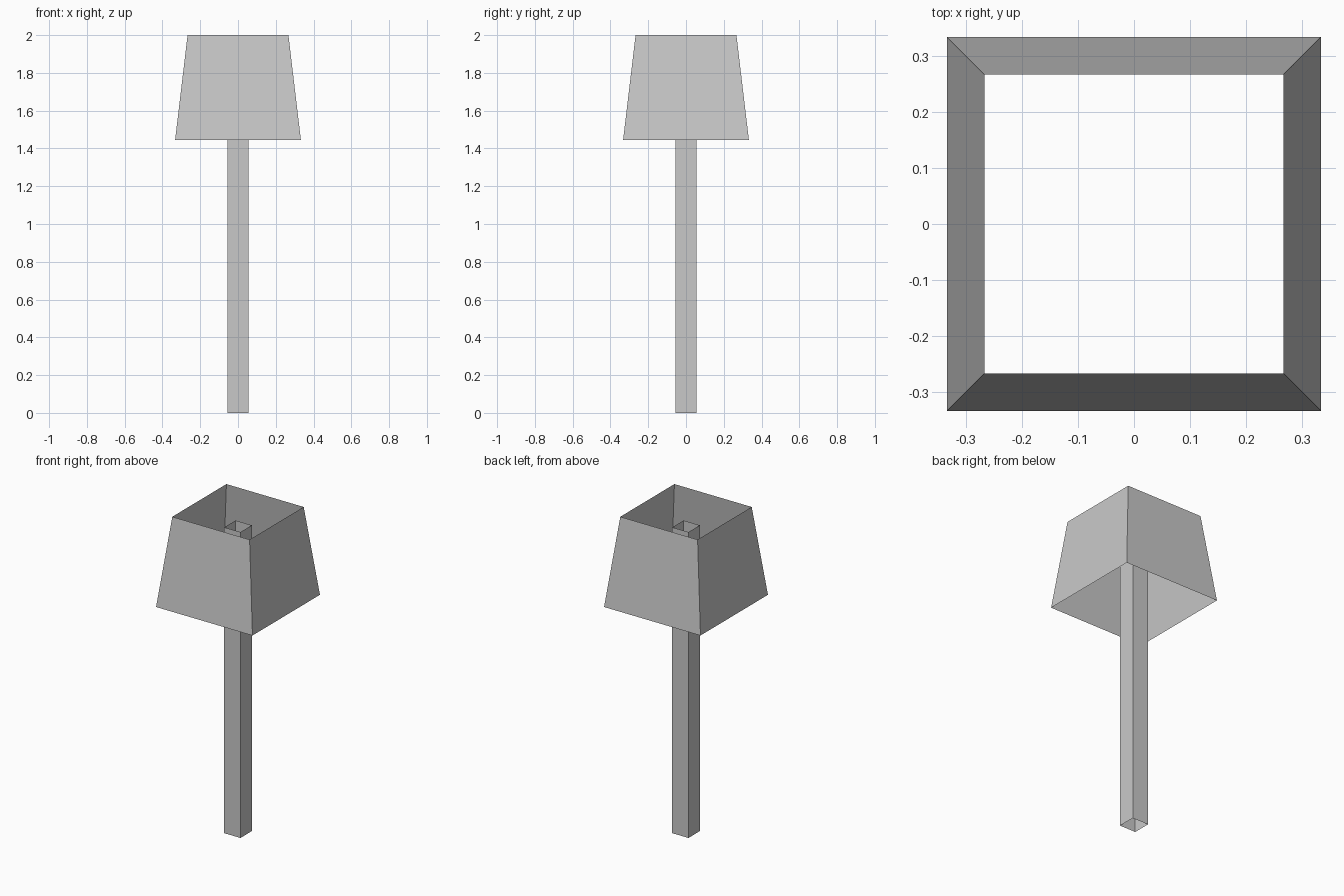
import bpy

cube = bpy.data.objects.get("Cube")
if cube:
    bpy.data.objects.remove(cube, do_unlink=True)

# Single pale grey finish
grey = bpy.data.materials.new("pale_grey")
grey.use_nodes = True
colour = (0.584, 0.584, 0.584, 1)
grey.diffuse_color = colour
grey.node_tree.nodes["Principled BSDF"].inputs["Base Color"].default_value = colour


def square_tube(name, z_low, half_low, z_high, half_high):
    """Thin four-sided sleeve, open at both ends."""
    corners = [(-1, -1), (1, -1), (1, 1), (-1, 1)]
    verts = [(x * half, y * half, z)
             for z, half in ((z_low, half_low), (z_high, half_high))
             for x, y in corners]
    faces = [(i, (i + 1) % 4, (i + 1) % 4 + 4, i + 4) for i in range(4)]
    mesh = bpy.data.meshes.new(name)
    mesh.from_pydata(verts, [], faces)
    mesh.materials.append(grey)
    obj = bpy.data.objects.new(name, mesh)
    bpy.context.collection.objects.link(obj)
    return obj


# Post runs up inside the shade, both hollow
square_tube("lamp_post", 0, 0.056, 1.91, 0.056)
square_tube("lamp_shade", 1.444, 0.333, 2, 0.267)
